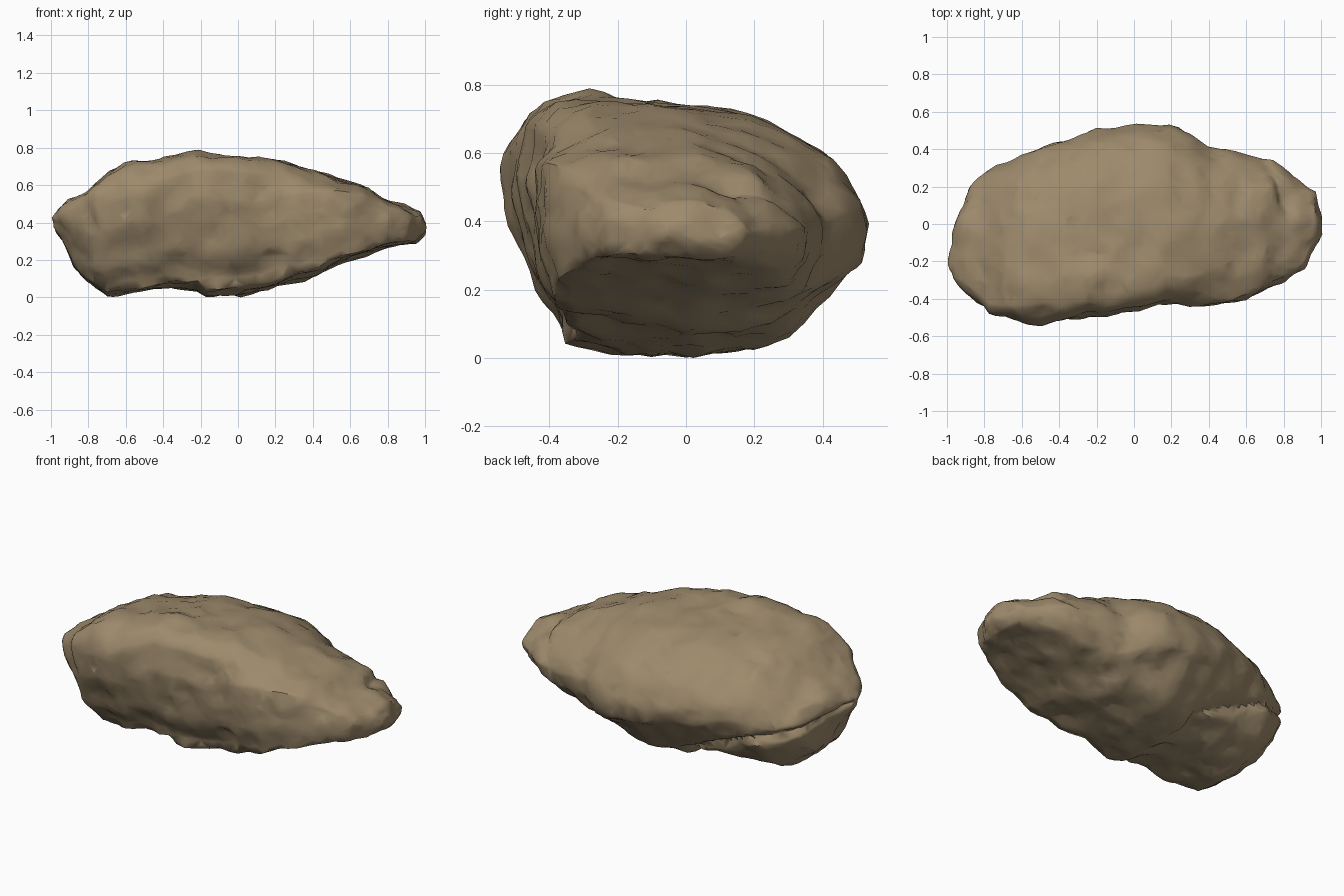
import bpy, bmesh, math
from mathutils import Vector, noise

cube = bpy.data.objects.get("Cube")
if cube:
    bpy.data.objects.remove(cube, do_unlink=True)

# Outline profiles along the length: (x, value)
TOP = [(-1, .43), (-.95, .49), (-.82, .57), (-.7, .67), (-.6, .72), (-.4, .75), (-.2, .785),
       (.2, .74), (.4, .69), (.55, .645), (.7, .59), (.8, .53), (.9, .485), (.97, .46), (1, .4)]
BOTTOM = [(-1, .4), (-.93, .32), (-.88, .16), (-.7, .01), (-.4, .05), (-.23, .05), (-.17, .01),
          (0, .01), (.1, .03), (.3, .08), (.42, .12), (.5, .17), (.7, .24), (.8, .275),
          (.95, .3), (1, .36)]
BACK = [(-1, -.16), (-.96, -.04), (-.92, .1), (-.88, .21), (-.8, .27), (-.6, .38), (-.4, .45),
        (-.2, .505), (.05, .54), (.2, .54), (.3, .5), (.4, .42), (.6, .375), (.74, .345),
        (.9, .23), (.97, .17), (1, 0)]
FRONT = [(-1, -.21), (-.96, -.29), (-.88, -.37), (-.77, -.48), (-.5, -.54), (-.2, -.49),
         (.1, -.445), (.45, -.44), (.6, -.4), (.8, -.31), (.9, -.23), (.98, -.1), (1, -.05)]

# Cross-sections in (y, z) of the blunt end, the thick body and the tapering end
BLUNT = [(-.3, .03), (-.1, .01), (.08, .05), (.2, .14), (.29, .27), (.32, .38), (.28, .47),
         (.18, .57), (0, .64), (-.2, .665), (-.36, .67), (-.46, .645), (-.5, .57), (-.51, .48),
         (-.49, .36), (-.44, .24), (-.38, .12)]
BODY = [(-.4, .05), (-.2, .01), (0, 0), (.29, .06), (.36, .14), (.42, .2), (.52, .3),
        (.545, .4), (.5, .51), (.4, .62), (.27, .69), (.15, .73), (-.05, .757), (-.3, .785),
        (-.45, .765), (-.52, .7), (-.545, .52), (-.52, .36), (-.49, .23), (-.41, .12)]
TAPER = [(-.37, .24), (0, .2), (.28, .22), (.35, .28), (.375, .38), (.31, .49), (.2, .58),
         (.02, .63), (-.2, .615), (-.37, .57), (-.4, .46), (-.395, .33)]
RINGS, SIDES = 120, 110


def sample(profile, x):
    for (a, va), (b, vb) in zip(profile, profile[1:]):
        if x <= b:
            return va + (vb - va) * (x - a) / (b - a)
    return profile[-1][1]


def clamp(t):
    return min(max(t, 0), 1)


def unit_section(points, count):
    """Evenly spaced outline points scaled into the unit square."""
    low = Vector([min(p[k] for p in points) for k in (0, 1)])
    size = Vector([max(p[k] for p in points) for k in (0, 1)]) - low
    loop = [Vector(p) for p in points + points[:1]]
    lengths = [(b - a).length for a, b in zip(loop, loop[1:])]
    result = []
    for i in range(count):
        d, k = sum(lengths) * i / count, 0
        while d > lengths[k]:
            d -= lengths[k]
            k += 1
        p = loop[k].lerp(loop[k + 1], d / lengths[k]) - low
        result.append(Vector((p.x / size.x, p.y / size.y)))
    return result


def bell(d, width):
    return math.exp(-(d / width) ** 2)


def relief(p):
    """Lumps and chips, the split slab, the gully and a front crack."""
    wobble = .03 * noise.noise(p * 5)
    h = .015 * noise.fractal(p * 6, 1.0, 2.0, 4)
    h += .03 * (noise.voronoi(p * 7)[0][0] ** .5 - .62)
    # slab split off under the blunt end
    split = p.z - .03 + .38 * p.x + wobble
    reach = clamp(-5 * (p.x + .03)) * clamp(5 * (p.y + .3))
    h += reach * (.012 * clamp(-40 * split) * clamp(5 * p.y) - .03 * bell(split, .02))
    # gully across the taper
    reach = clamp(8 * (p.y + .02)) * clamp(8 * (p.z - .36))
    h -= .028 * reach * bell(p.x - .82 + 1.2 * p.y ** 2 + wobble, .03)
    # upright crack in front
    reach = clamp(-8 * p.y) * bell(p.z - .4, .1)
    return h - .02 * reach * bell(p.x + .78 + wobble, .03)


# Loft the boulder
bm = bmesh.new()
blunt, body, taper = (unit_section(s, SIDES) for s in (BLUNT, BODY, TAPER))
rings = []
for i in range(RINGS):
    x = -math.cos(math.pi * (i + .5) / RINGS)
    y0, y1, z0, z1 = (sample(p, x) for p in (FRONT, BACK, BOTTOM, TOP))
    to_blunt, to_taper = clamp((-.2 - x) / .5), clamp((x - .1) / .5)
    ring = []
    for a, b, c in zip(blunt, body, taper):
        q = b.lerp(a, to_blunt).lerp(c, to_taper)
        ring.append(bm.verts.new((x, y0 + (y1 - y0) * q.x, z0 + (z1 - z0) * q.y)))
    rings.append(ring)
for a, b in zip(rings, rings[1:]):
    for j in range(SIDES):
        k = (j + 1) % SIDES
        bm.faces.new((a[j], a[k], b[k], b[j]))
caps = [bm.faces.new(rings[0]), bm.faces.new(rings[-1])]
bmesh.ops.triangulate(bm, faces=caps)
bmesh.ops.recalc_face_normals(bm, faces=bm.faces)

# Roughen the surface
bm.normal_update()
moves = [(v, v.normal * relief(v.co)) for v in bm.verts]
for v, move in moves:
    v.co += move
bmesh.ops.translate(bm, verts=bm.verts, vec=(0, 0, -min(v.co.z for v in bm.verts)))

mesh = bpy.data.meshes.new("boulder")
bm.to_mesh(mesh)
bm.free()
boulder = bpy.data.objects.new("boulder", mesh)
bpy.context.collection.objects.link(boulder)

# Chip into irregular facets
chip = boulder.modifiers.new("facets", 'DECIMATE')
chip.ratio = .22

stone = bpy.data.materials.new("tan_stone")
stone.use_nodes = True
colour = (.34, .255, .15, 1)
stone.diffuse_color = colour
shader = next(n for n in stone.node_tree.nodes if n.type == 'BSDF_PRINCIPLED')
shader.inputs["Base Color"].default_value = colour
shader.inputs["Roughness"].default_value = .9
mesh.materials.append(stone)

bpy.ops.object.select_all(action='DESELECT')
boulder.select_set(True)
bpy.context.view_layer.objects.active = boulder
bpy.ops.object.shade_smooth_by_angle(angle=math.radians(40))
